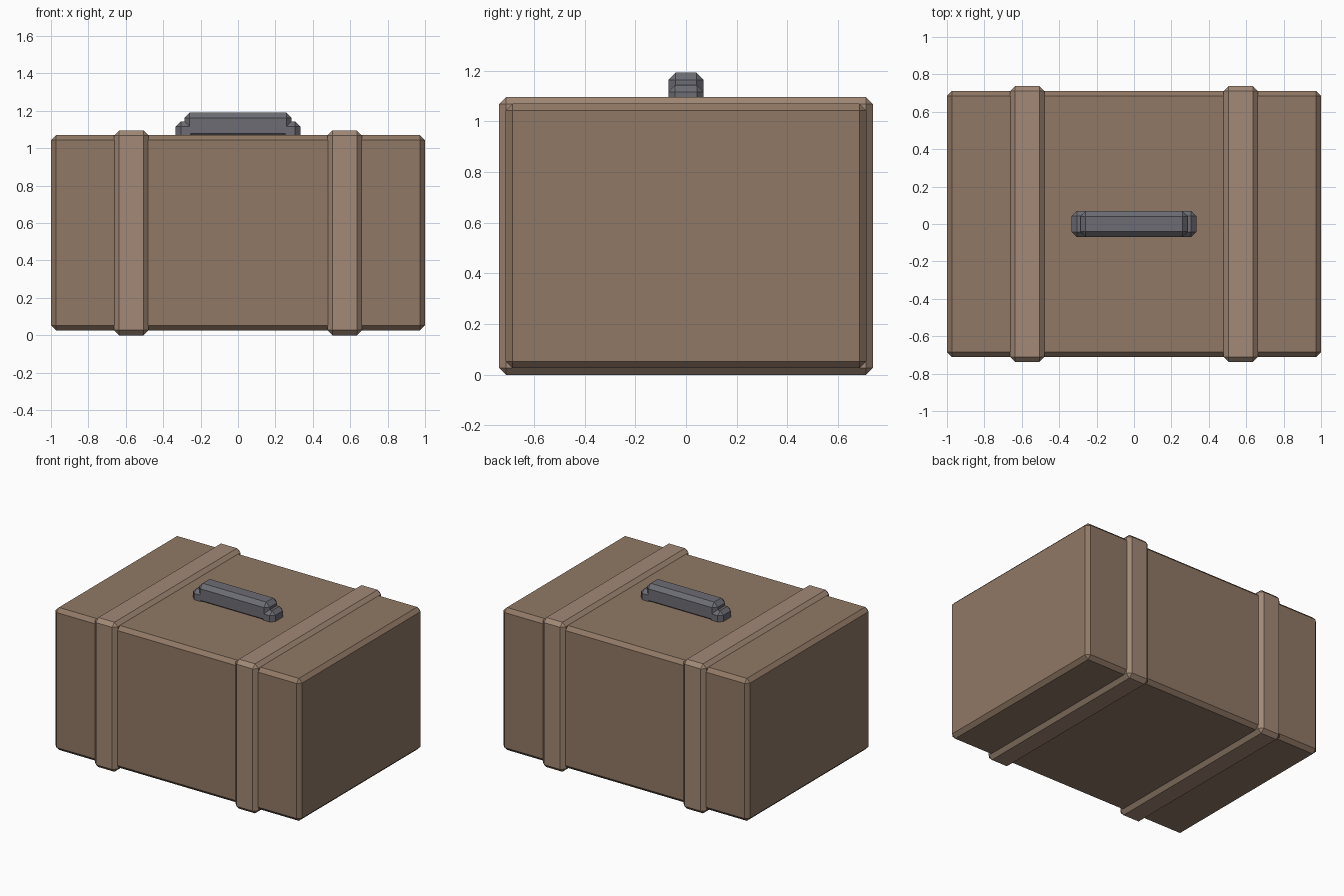
import bpy

if "Cube" in bpy.data.objects:
    bpy.data.objects.remove(bpy.data.objects["Cube"])


def material(name, rgb):
    m = bpy.data.materials.new(name)
    m.diffuse_color = (*rgb, 1)
    m.use_nodes = True
    m.node_tree.nodes["Principled BSDF"].inputs["Base Color"].default_value = m.diffuse_color
    return m


leather = material("leather", (0.28, 0.19, 0.13))
strap_leather = material("strap_leather", (0.36, 0.25, 0.18))
dark_metal = material("dark_metal", (0.15, 0.15, 0.175))


def chamfered_box(name, lo, hi, bevel, mat):
    """Axis-aligned box between two corners with one-segment chamfers."""
    centre = [(a + b) / 2 for a, b in zip(lo, hi)]
    bpy.ops.mesh.primitive_cube_add(size=1, location=centre)
    ob = bpy.context.object
    ob.name = name
    ob.scale = [b - a for a, b in zip(lo, hi)]
    bpy.ops.object.transform_apply(location=False, rotation=False, scale=True)
    mod = ob.modifiers.new("chamfer", 'BEVEL')
    mod.width = bevel
    mod.segments = 1
    ob.data.materials.append(mat)
    return ob


# Main case
chamfered_box("case_body", (-1, -0.712, 0.026), (1, 0.712, 1.07), 0.027, leather)

# Straps wrapped all the way round
for side, x in (("left", -0.57), ("right", 0.57)):
    chamfered_box(f"{side}_strap", (x - 0.092, -0.737, 0), (x + 0.092, 0.737, 1.096),
                  0.027, strap_leather)

# Handle grip with a lower mount at each end
chamfered_box("handle_grip", (-0.287, -0.07, 1.05), (0.287, 0.07, 1.192), 0.029, dark_metal)
for side, x in (("left", -0.28), ("right", 0.28)):
    chamfered_box(f"{side}_handle_mount", (x - 0.053, -0.07, 1.035), (x + 0.053, 0.07, 1.143),
                  0.027, dark_metal)
